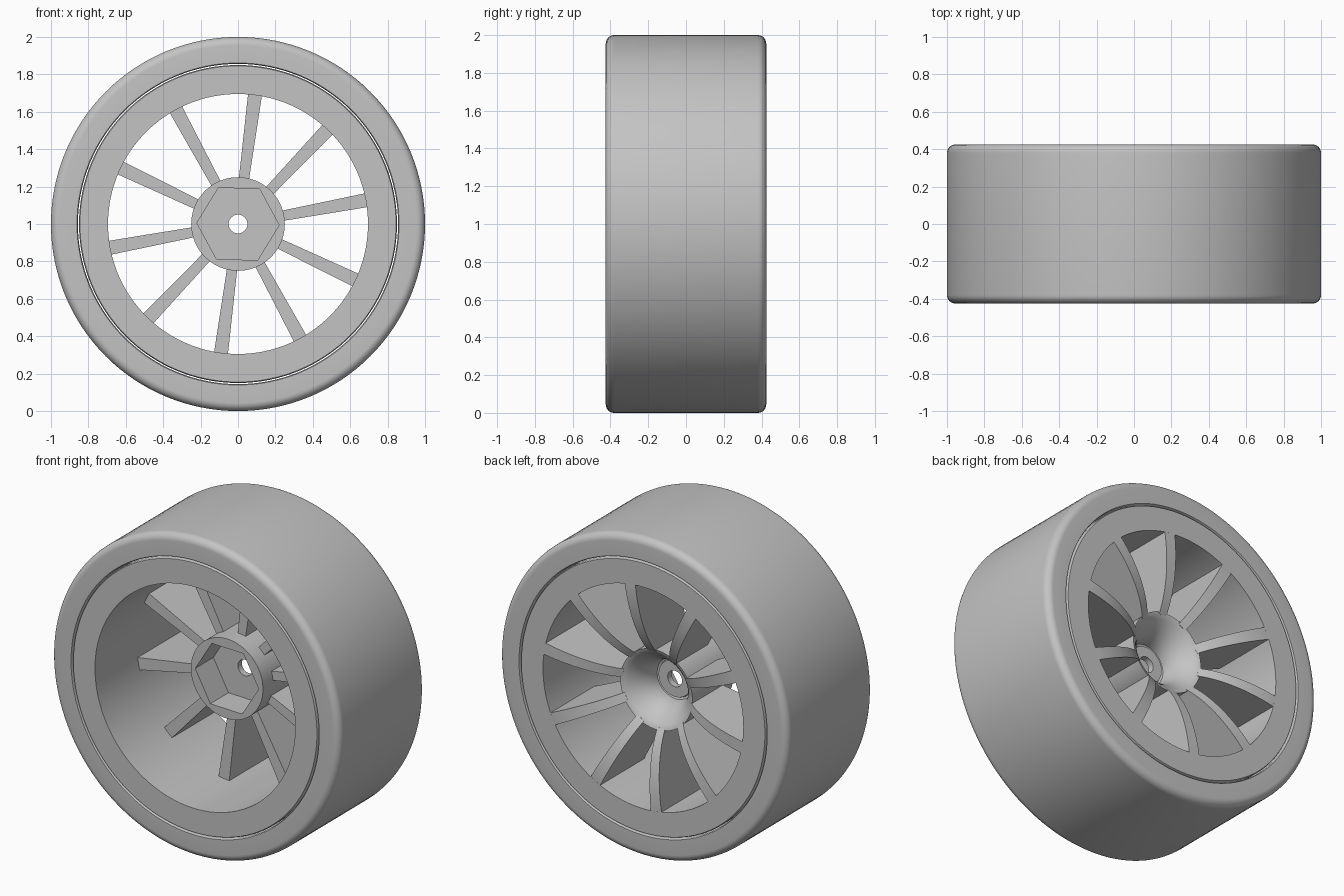
import bpy, bmesh, math
from mathutils import Matrix

cube = bpy.data.objects.get("Cube")
if cube:
    bpy.data.objects.remove(cube, do_unlink=True)

HALF = 0.425          # half width of the wheel
RIM_IN, RIM_OUT = 0.695, 0.85
CENTRE = Matrix.Translation((0, 0, 1))

grey = bpy.data.materials.new("plain_grey")
grey.use_nodes = True
grey.diffuse_color = (0.55, 0.55, 0.55, 1)
grey.node_tree.nodes["Principled BSDF"].inputs["Base Color"].default_value = (0.55, 0.55, 0.55, 1)


def finish(name, bm):
    bmesh.ops.recalc_face_normals(bm, faces=bm.faces)
    bm.transform(CENTRE)
    mesh = bpy.data.meshes.new(name)
    bm.to_mesh(mesh)
    bm.free()
    mesh.materials.append(grey)
    obj = bpy.data.objects.new(name, mesh)
    bpy.context.collection.objects.link(obj)
    return obj


def smooth(obj):
    bpy.ops.object.select_all(action='DESELECT')
    obj.select_set(True)
    bpy.context.view_layer.objects.active = obj
    bpy.ops.object.shade_smooth_by_angle(angle=math.radians(30))


def revolve(name, profile, steps=128):
    """Spin a closed (radius, y) profile about the y axis."""
    bm = bmesh.new()
    rings = []
    for i in range(steps):
        a = 2 * math.pi * i / steps
        rings.append([bm.verts.new((r * math.cos(a), y, r * math.sin(a))) for r, y in profile])
    n = len(profile)
    for i in range(steps):
        p, q = rings[i], rings[(i + 1) % steps]
        for j in range(n):
            k = (j + 1) % n
            bm.faces.new((p[j], p[k], q[k], q[j]))
    return finish(name, bm)


def dish(r_end, steps=14):
    """Concave rear curve from the rim inward to radius r_end."""
    outer, inner, depth = 0.69, 0.13, 0.325
    end = math.asin((outer - r_end) / (outer - inner))
    return [(outer - (outer - inner) * math.sin(end * i / steps),
             HALF - depth * (1 - math.cos(end * i / steps))) for i in range(steps + 1)]


# Tire with rounded shoulders
fillet = 0.045
shoulder = [(1 - fillet + fillet * math.sin(t), HALF - fillet + fillet * math.cos(t))
            for t in (math.pi / 2 * i / 8 for i in range(9))]
half = [(0.856, HALF - 0.01), (0.861, HALF)] + shoulder
smooth(revolve("tire", half + [(r, -y) for r, y in reversed(half)]))

# Rim barrel with lightly chamfered outer edges
half = [(RIM_IN, HALF), (RIM_OUT - 0.005, HALF), (RIM_OUT, HALF - 0.01)]
smooth(revolve("rim", half + [(r, -y) for r, y in reversed(half)]))

# Hub: tube with a bowl-shaped back, small boss and a through bore
bowl = [p for p in dish(0.13, 28) if p[0] < 0.249]
edge_y = bowl[0][1] + 0.005
hub = revolve("hub", [(0.25, -0.11), (0.25, edge_y)] + bowl +
              [(0.118, 0.095), (0.113, 0.11), (0.05, 0.11), (0.05, -0.11)])

# Hexagonal socket in the hub front
bm = bmesh.new()
bmesh.ops.create_cone(bm, cap_ends=True, segments=6, radius1=0.22, radius2=0.22, depth=0.3)
bm.transform(Matrix.Translation((0, -0.08, 0)) @ Matrix.Rotation(math.radians(1.5), 4, 'Y')
             @ Matrix.Rotation(math.pi / 2, 4, 'X') @ Matrix.Rotation(math.pi / 2, 4, 'Z'))
# Turn the hexagon so that two corners lie on the left and right
widest = max(abs(v.co.x) for v in bm.verts)
if widest < 0.21:
    bm.transform(Matrix.Rotation(math.pi / 6, 4, 'Y'))
cutter = finish("socket_cutter", bm)
cutter.hide_render = True
cut = hub.modifiers.new("socket", 'BOOLEAN')
cut.operation, cut.object, cut.solver = 'DIFFERENCE', cutter, 'EXACT'
bpy.context.view_layer.objects.active = hub
bpy.ops.object.modifier_apply(modifier=cut.name)
bpy.data.objects.remove(cutter, do_unlink=True)
smooth(hub)

# Ten blade spokes: straight front edge, curved rear edge, wider at the rim
outline = [(0.235, -0.01), (0.7, -0.01), (0.7, HALF - 0.0005)] + dish(0.235)
for i in range(10):
    bm = bmesh.new()
    sides = []
    for s in (-1, 1):
        sides.append([bm.verts.new((r, y, s * (0.0275 + 0.01 * (r - 0.25) / 0.45)))
                      for r, y in outline])
        bm.faces.new(sides[-1])
    n = len(outline)
    for j in range(n):
        k = (j + 1) % n
        bm.faces.new((sides[0][j], sides[0][k], sides[1][k], sides[1][j]))
    bm.transform(Matrix.Rotation(-math.radians(10.5 + 36 * i), 4, 'Y'))
    smooth(finish(f"spoke_{i + 1}", bm))
